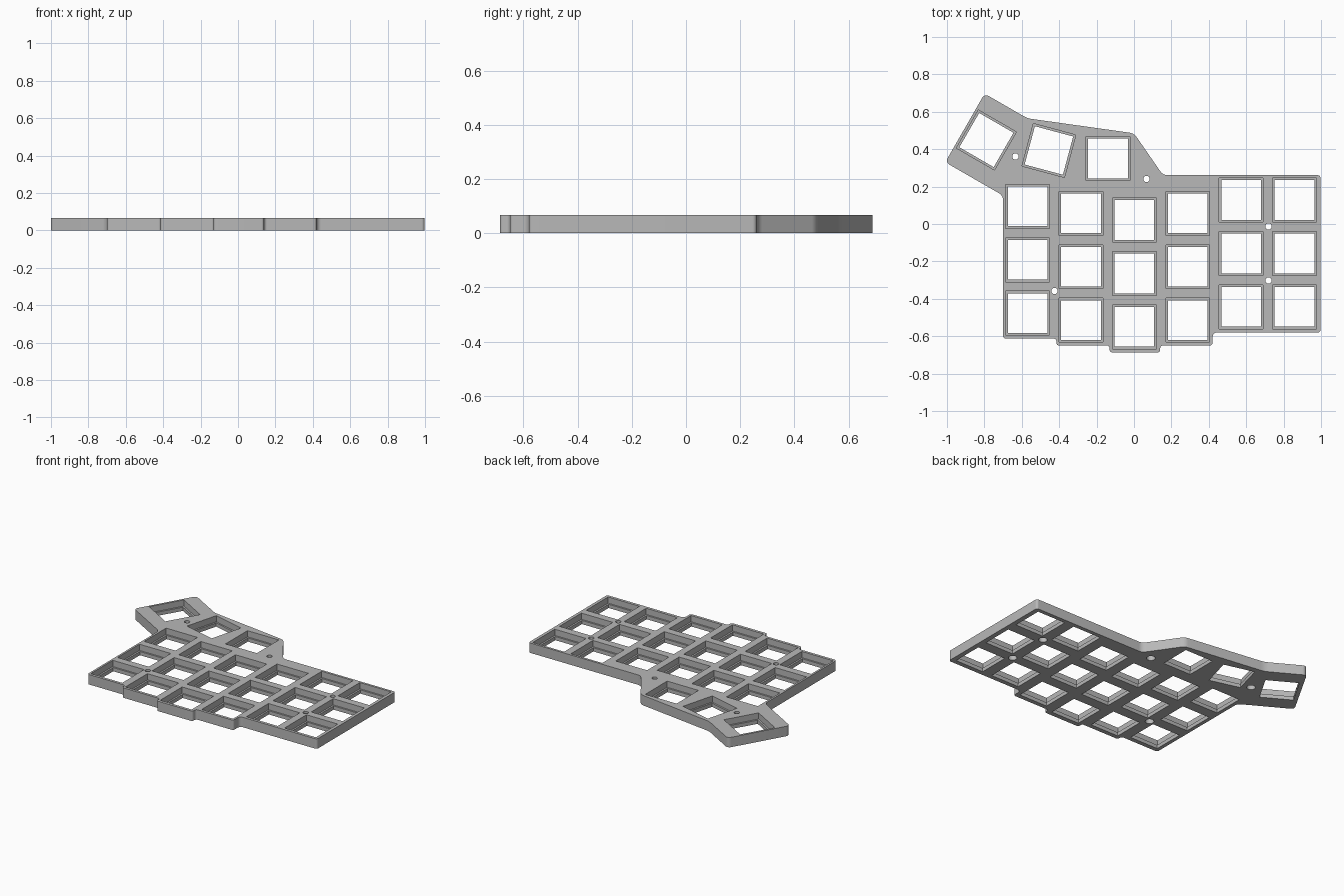
import bpy, bmesh, math
from mathutils import Vector, Matrix

cube = bpy.data.objects.get("Cube")
if cube:
    bpy.data.objects.remove(cube, do_unlink=True)

HEIGHT = 0.067      # plate thickness
LEDGE = 0.025       # height of the ledge in each key hole
PITCH = 0.2855      # key spacing
KEY_TOP, KEY_LOW = 0.235, 0.212

grey = bpy.data.materials.new("plate_grey")
grey.use_nodes = True
colour = (0.48, 0.48, 0.48, 1)
grey.diffuse_color = colour
grey.node_tree.nodes["Principled BSDF"].inputs["Base Color"].default_value = colour


def make_object(name, bm):
    bmesh.ops.recalc_face_normals(bm, faces=bm.faces)
    mesh = bpy.data.meshes.new(name)
    bm.to_mesh(mesh)
    bm.free()
    obj = bpy.data.objects.new(name, mesh)
    bpy.context.collection.objects.link(obj)
    return obj


def round_corners(corners, steps=8):
    """Replace each (x, y, trim) corner with a circular arc."""
    points = []
    for i, (x, y, trim) in enumerate(corners):
        c = Vector((x, y))
        before = (Vector(corners[i - 1][:2]) - c).normalized()
        after = (Vector(corners[(i + 1) % len(corners)][:2]) - c).normalized()
        w = math.sqrt((1 - before.dot(after)) / 2)
        a, b = c + before * trim, c + after * trim
        for k in range(steps + 1):
            u = k / steps
            p, q, r = (1 - u) ** 2, 2 * u * (1 - u) * w, u * u
            points.append((a * p + c * q + b * r) / (p + q + r))
    return points


def add_stepped_cutter(bm, x, y, turn, sides, levels):
    """Closed stepped prism; levels are (radius, z) from bottom to top."""
    place = Matrix.Translation((x, y, 0)) @ Matrix.Rotation(math.radians(turn), 4, 'Z')
    rings = []
    for radius, z in levels:
        ring = []
        for k in range(sides):
            a = 2 * math.pi * (k + 0.5) / sides
            ring.append(bm.verts.new(place @ Vector((radius * math.cos(a), radius * math.sin(a), z))))
        rings.append(ring)
    for low, high in zip(rings, rings[1:]):
        for k in range(sides):
            n = (k + 1) % sides
            bm.faces.new((low[k], low[n], high[n], high[k]))
    bm.faces.new(rings[0][::-1])
    bm.faces.new(rings[-1])


# Plate body: rounded outline, extruded upwards
BIG, SMALL = 0.025, 0.015
outline = [
    (-1.009, 0.33, BIG), (-0.70, 0.152, BIG), (-0.70, -0.613, SMALL),
    (-0.415, -0.613, SMALL), (-0.415, -0.65, SMALL),
    (-0.13, -0.65, SMALL), (-0.13, -0.687, SMALL),
    (0.14, -0.687, SMALL), (0.14, -0.65, SMALL),
    (0.42, -0.65, SMALL), (0.42, -0.58, BIG),
    (0.997, -0.58, SMALL), (0.997, 0.261, SMALL), (0.155, 0.261, BIG),
    (0.0, 0.485, BIG), (-0.57, 0.565, BIG), (-0.799, 0.697, BIG),
]
bm = bmesh.new()
base = bm.faces.new([bm.verts.new((p.x, p.y, 0)) for p in round_corners(outline)])
top = bmesh.ops.extrude_face_region(bm, geom=[base], use_keep_orig=True)
bmesh.ops.translate(bm, vec=(0, 0, HEIGHT),
                    verts=[v for v in top["geom"] if isinstance(v, bmesh.types.BMVert)])
plate = make_object("switch_plate", bm)

# Key holes: three staggered rows, plus three thumb keys fanning out
keys = []
for col, top_y in enumerate((0.094, 0.057, 0.021, 0.057, 0.128, 0.128)):
    keys += [(-0.569 + PITCH * col, top_y - PITCH * row, 0) for row in range(3)]
keys += [(-0.139, 0.35, 0), (-0.455, 0.393, -15), (-0.789, 0.449, -30)]

bm = bmesh.new()
half_diag = math.sqrt(0.5)
low, high = KEY_LOW * half_diag, KEY_TOP * half_diag
for x, y, turn in keys:
    add_stepped_cutter(bm, x, y, turn, 4,
                       [(low, -0.05), (low, LEDGE), (high, LEDGE), (high, HEIGHT + 0.05)])

# Screw holes, counterbored from below
screws = [(-0.634, 0.361), (0.067, 0.241), (0.719, -0.013), (0.719, -0.302), (-0.425, -0.358)]
for x, y in screws:
    add_stepped_cutter(bm, x, y, 0, 24,
                       [(0.027, -0.05), (0.027, 0.045), (0.017, 0.045), (0.017, HEIGHT + 0.05)])
cutter = make_object("hole_cutter", bm)
cutter.hide_render = True

# Cut all holes, then discard the cutter
cut = plate.modifiers.new("holes", 'BOOLEAN')
cut.operation = 'DIFFERENCE'
cut.solver = 'EXACT'
cut.object = cutter
bpy.ops.object.select_all(action='DESELECT')
bpy.context.view_layer.objects.active = plate
plate.select_set(True)
bpy.ops.object.modifier_apply(modifier=cut.name)
bpy.data.objects.remove(cutter, do_unlink=True)

plate.data.materials.clear()
plate.data.materials.append(grey)
bpy.ops.object.shade_smooth_by_angle(angle=math.radians(30))
